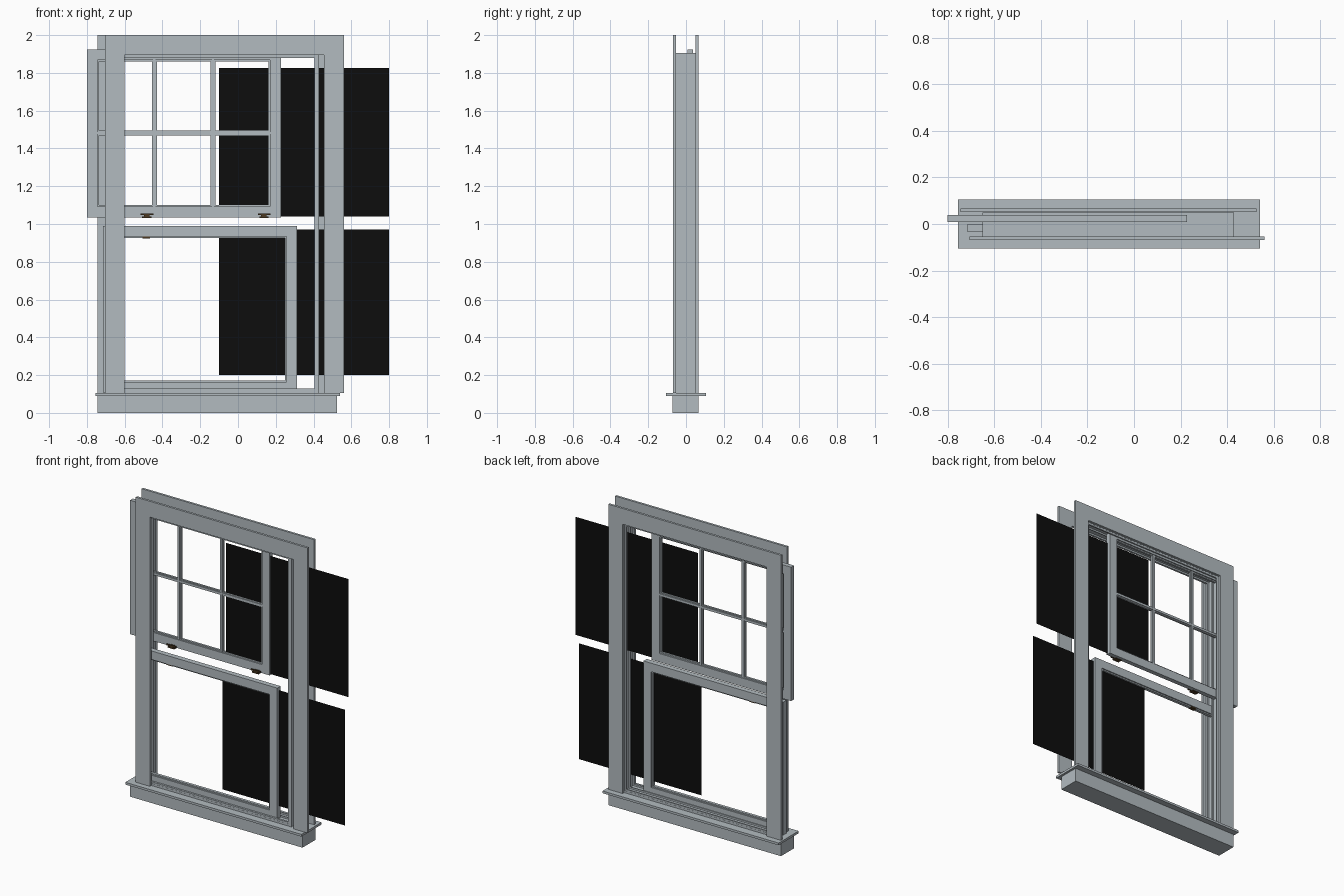
import bpy, bmesh

old = bpy.data.objects.get("Cube")
if old:
    bpy.data.objects.remove(old, do_unlink=True)


def material(name, color):
    m = bpy.data.materials.new(name)
    m.use_nodes = True
    m.diffuse_color = (*color, 1)
    m.node_tree.nodes["Principled BSDF"].inputs["Base Color"].default_value = (*color, 1)
    return m


GREY = material("painted grey", (0.45, 0.50, 0.53))
BLACK = material("black pane", (0.004, 0.004, 0.004))
BRONZE = material("dark bronze", (0.07, 0.04, 0.015))


def finish(name, bm, mat):
    bmesh.ops.recalc_face_normals(bm, faces=bm.faces[:])
    mesh = bpy.data.meshes.new(name)
    bm.to_mesh(mesh)
    bm.free()
    mesh.materials.append(mat)
    ob = bpy.data.objects.new(name, mesh)
    bpy.context.collection.objects.link(ob)
    return ob


def box(name, x, y, z, mat=GREY):
    bm = bmesh.new()
    bmesh.ops.create_cube(bm, size=1)
    for v in bm.verts:
        v.co = [r[0] + (c + 0.5) * (r[1] - r[0]) for c, r in zip(v.co, (x, y, z))]
    return finish(name, bm, mat)


def frame(name, x, y, z, w, open_bottom=False, mat=GREY):
    """Mitred rectangular frame; open_bottom leaves out the lower rail."""
    bm = bmesh.new()
    zi = z[0] if open_bottom else z[0] + w
    outer = [(x[0], z[0]), (x[0], z[1]), (x[1], z[1]), (x[1], z[0])]
    inner = [(x[0] + w, zi), (x[0] + w, z[1] - w), (x[1] - w, z[1] - w), (x[1] - w, zi)]
    o = [bm.verts.new((px, y[0], pz)) for px, pz in outer]
    i = [bm.verts.new((px, y[0], pz)) for px, pz in inner]
    for k in range(3 if open_bottom else 4):
        n = (k + 1) % 4
        bm.faces.new((o[k], o[n], i[n], i[k]))
    ext = bmesh.ops.extrude_face_region(bm, geom=bm.faces[:], use_keep_orig=True)
    for v in ext["geom"]:
        if isinstance(v, bmesh.types.BMVert):
            v.co.y = y[1]
    return finish(name, bm, mat)


# Base and sill
box("base", (-0.745, 0.525), (-0.072, 0.066), (0, 0.09))
box("sill", (-0.755, 0.54), (-0.105, 0.105), (0.09, 0.105))

# Casings on both faces
frame("front_casing", (-0.705, 0.56), (-0.068, -0.053), (0.105, 2), 0.105, True)
frame("back_casing", (-0.745, 0.525), (0.051, 0.066), (0.105, 2), 0.105, True)

# Jamb box with stops that form the two sash channels
JX, JZ = (-0.65, 0.43), (0.105, 1.905)
frame("jamb", JX, (-0.053, 0.05), JZ, 0.014)
for label, y in (("front", (-0.052, -0.039)), ("parting", (0.001, 0.007)),
                 ("back", (0.04, 0.049))):
    frame(label + "_stop", (JX[0] + 0.004, JX[1] - 0.004), y,
          (JZ[0] + 0.004, JZ[1] - 0.004), 0.021)


# Sashes: frame with a slim glazing bead around the opening
def sash(name, x, y, z, w):
    frame(name, x, y, z, w)
    frame(name + "_bead", (x[0] + w - 0.002, x[1] - w + 0.002), (y[0] + 0.008, y[1] - 0.008),
          (z[0] + w - 0.002, z[1] - w + 0.002), 0.01)


UX, UY, UZ = (-0.80, 0.227), (0.008, 0.038), (1.035, 1.925)
sash("upper_sash", UX, UY, UZ, 0.057)
sash("lower_sash", (-0.715, 0.313), (-0.035, 0), (0.107, 0.99), 0.057)


# Muntins: a wide flat with a narrow raised core
def muntin(name, horizontal, c):
    for part, half, inset in (("flat", 0.013, 0.009), ("core", 0.006, 0.004)):
        y = (UY[0] + inset, UY[1] - inset)
        across = (c - half, c + half)
        if horizontal:
            box(name + "_" + part, (UX[0] + 0.055, UX[1] - 0.055), y, across)
        else:
            box(name + "_" + part, across, y, (UZ[0] + 0.055, UZ[1] - 0.055))


muntin("cross_muntin", True, 1.482)
muntin("left_muntin", False, -0.132)
muntin("right_muntin", False, -0.443)


# Thin dark panes, offset sideways from the sashes
def pane(name, y, z):
    bm = bmesh.new()
    bm.faces.new([bm.verts.new((px, y, pz)) for px, pz in
                  ((-0.1, z[0]), (0.8, z[0]), (0.8, z[1]), (-0.1, z[1]))])
    finish(name, bm, BLACK)


pane("upper_pane", 0.018, (1.04, 1.825))
pane("lower_pane", -0.018, (0.2, 0.97))

# Sash locks along the lower edge of the upper sash
for label, cx in (("right", -0.483), ("left", 0.137)):
    box(label + "_lock_plate", (cx - 0.024, cx + 0.024), (-0.014, 0.018), (1.032, 1.04), BRONZE)
    box(label + "_lock_cam", (cx - 0.014, cx + 0.014), (-0.012, 0.008), (1.04, 1.049), BRONZE)
    box(label + "_lock_lever", (cx - 0.032, cx + 0.036), (-0.018, -0.008), (1.047, 1.055), BRONZE)
box("keeper", (-0.505, -0.465), (-0.03, -0.005), (0.924, 0.934), BRONZE)
